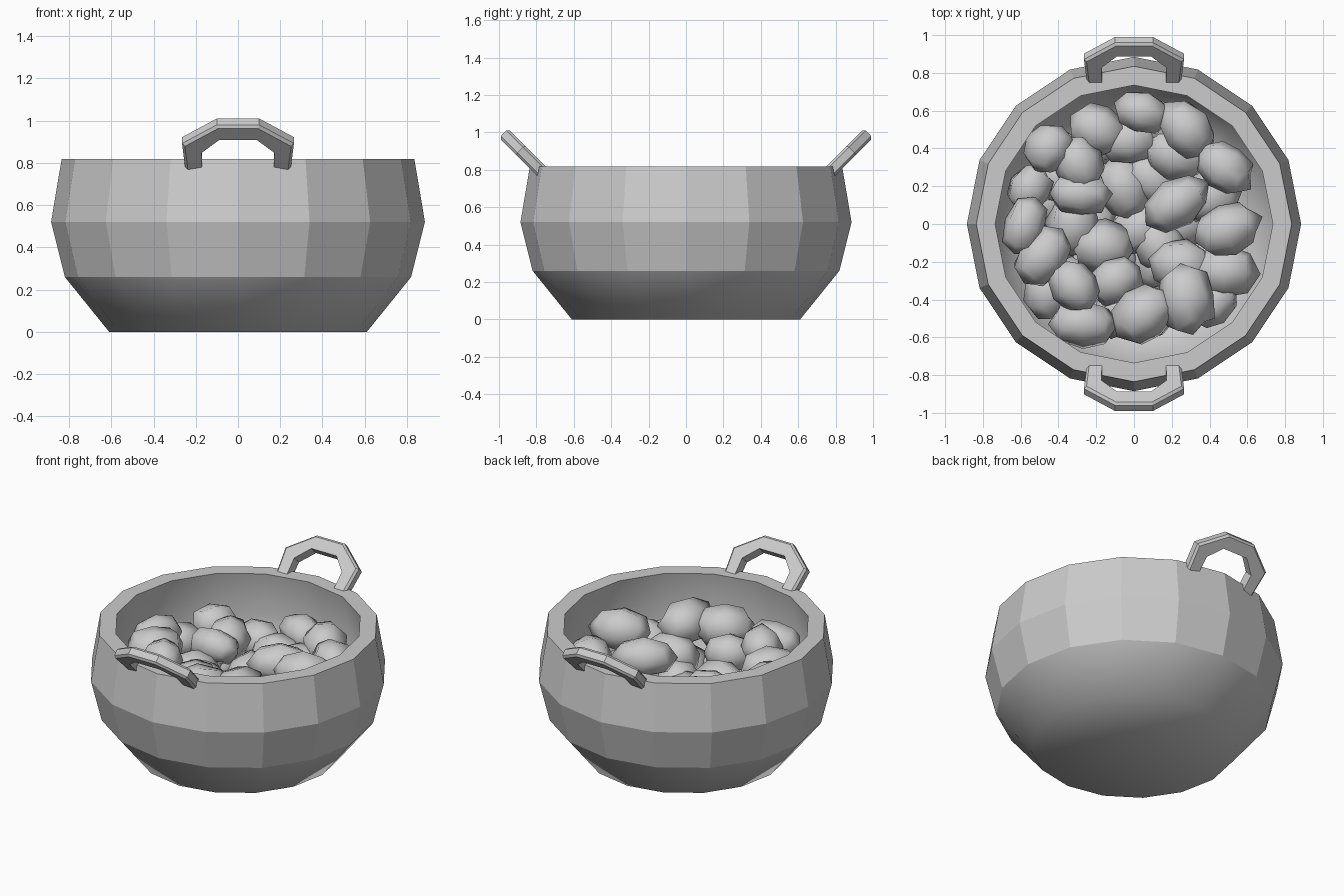
import bpy, bmesh, math, random
from mathutils import Matrix, Vector

if "Cube" in bpy.data.objects:
    bpy.data.objects.remove(bpy.data.objects["Cube"])

random.seed(7)


def finish(name, bm, smooth=None):
    bmesh.ops.recalc_face_normals(bm, faces=bm.faces[:])
    me = bpy.data.meshes.new(name)
    bm.to_mesh(me)
    bm.free()
    ob = bpy.data.objects.new(name, me)
    bpy.context.collection.objects.link(ob)
    if smooth:
        bpy.ops.object.select_all(action='DESELECT')
        ob.select_set(True)
        bpy.context.view_layer.objects.active = ob
        bpy.ops.object.shade_smooth_by_angle(angle=math.radians(smooth))
    return ob


# revolve a profile; bands listed in smooth_bands (and both end fans) are smooth
def lathe(name, profile, sides, smooth_bands):
    bm = bmesh.new()
    rings = []
    for r, z in profile:
        rings.append([bm.verts.new((r * math.cos(math.tau * i / sides),
                                    r * math.sin(math.tau * i / sides), z))
                      for i in range(sides)])
    for k, (a, b) in enumerate(zip(rings, rings[1:])):
        for i in range(sides):
            j = (i + 1) % sides
            f = bm.faces.new((a[i], a[j], b[j], b[i]))
            f.smooth = k in smooth_bands
    for ring, z in ((rings[0], profile[0][1]), (rings[-1], profile[-1][1])):
        c = bm.verts.new((0, 0, z))
        for i in range(sides):
            bm.faces.new((ring[i], ring[(i + 1) % sides], c)).smooth = True
    return finish(name, bm)


# thick-walled 16-sided bowl: outside from the base up, then down the inside
lathe("bowl", [(.61, 0), (.82, .26), (.885, .52), (.835, .818),
               (.735, .818), (.785, .53), (.73, .31), (.55, .1)], 16, (0, 4, 5, 6))


# flat-bar arch handle, leaning outward at 45 degrees, outer edges chamfered
def handle(name, side):
    outer = [(-.25, 0), (-.265, .165), (-.1, .29), (.1, .29), (.265, .165), (.25, 0)]
    inner = [(-.17, 0), (-.172, .115), (-.09, .2), (.09, .2), (.172, .115), (.17, 0)]
    s = math.sqrt(.5)
    bm = bmesh.new()
    loops = []
    for path, w in ((outer, -.034), (outer, .034), (inner, .034), (inner, -.034)):
        loops.append([bm.verts.new((x, side * (.77 + (u + w) * s), .79 + (u - w) * s))
                      for x, u in path])
    for k in range(4):
        a, b = loops[k], loops[(k + 1) % 4]
        for i in range(5):
            bm.faces.new((a[i], a[i + 1], b[i + 1], b[i]))
    for end in (0, 5):
        bm.faces.new([l[end] for l in loops])
    edges = [bm.edges.get((l[i], l[i + 1])) for l in loops[:2] for i in range(5)]
    bmesh.ops.recalc_face_normals(bm, faces=bm.faces[:])
    bmesh.ops.bevel(bm, geom=edges, offset=.013, segments=1, affect='EDGES')
    finish(name, bm)


handle("front_handle", -1)
handle("back_handle", 1)


# lumpy stone: once-subdivided cube rounded into an ellipsoid, then jittered
def stone(name, x, y, top, a, b, angle):
    bm = bmesh.new()
    bmesh.ops.create_cube(bm, size=2)
    bmesh.ops.subdivide_edges(bm, edges=bm.edges[:], cuts=1, use_grid_fill=True)
    h = b * .95
    spin = Matrix.Rotation(math.radians(angle), 3, 'Z')
    tilt = Matrix.Rotation(random.uniform(0, math.tau), 3, 'X')
    for v in bm.verts:
        d = tilt @ v.co.normalized()
        d *= random.uniform(.98, 1.14)
        v.co = spin @ Vector((d.x * a, d.y * b, d.z * h)) + Vector((x, y, top - h))
    finish(name, bm, 75)


# upper stones: x, y, top height, half length, half width, angle
upper = [
    (.04, .59, .66, .15, .11, -20), (.28, .50, .70, .17, .13, -50),
    (-.45, .40, .67, .14, .12, 60), (-.29, .32, .66, .15, .13, -60),
    (-.28, .16, .65, .17, .11, 0), (.48, .30, .72, .16, .12, -40),
    (.23, .11, .70, .18, .12, 35), (.49, -.03, .77, .18, .13, 20),
    (.28, -.40, .75, .19, .14, 100), (.05, -.48, .74, .18, .14, 40),
    (-.10, -.30, .66, .15, .12, 30), (-.27, -.53, .70, .18, .12, 0),
    (-.31, -.33, .75, .15, .12, -60), (-.48, -.17, .73, .18, .13, 55),
    (-.58, -.01, .72, .16, .11, 70),
]
for n, row in enumerate(upper):
    stone(f"upper_stone_{n + 1}", *row)

# lower stones seen in the gaps: x, y, top height, size
lower = [
    (-.2, .5, .60, .14), (-.03, .44, .57, .14), (.22, .37, .60, .15),
    (.48, -.25, .63, .15), (.25, -.22, .61, .15), (-.55, .19, .60, .12),
    (-.17, -.12, .57, .15), (.03, -.02, .48, .15), (-.05, .19, .53, .15),
    (.14, -.12, .50, .14), (-.32, 0, .56, .15), (.10, .24, .52, .14),
    (-.45, -.36, .58, .14), (.40, .14, .57, .15), (.41, -.42, .58, .13),
    (-.08, -.45, .54, .14), (.15, .52, .55, .14), (-.4, .25, .52, .14),
]
for n, (x, y, top, r) in enumerate(lower):
    stone(f"lower_stone_{n + 1}", x, y, top, r * 1.12, r * .92, random.uniform(0, 180))

# bottom layer resting in the bowl
for ring, count in ((0, 1), (.24, 6), (.48, 13)):
    for i in range(count):
        t = math.tau * i / count
        stone(f"base_stone_{ring}_{i + 1}", ring * math.cos(t), ring * math.sin(t),
              .37 + ring * .18, .15, .13, random.uniform(0, 180))
